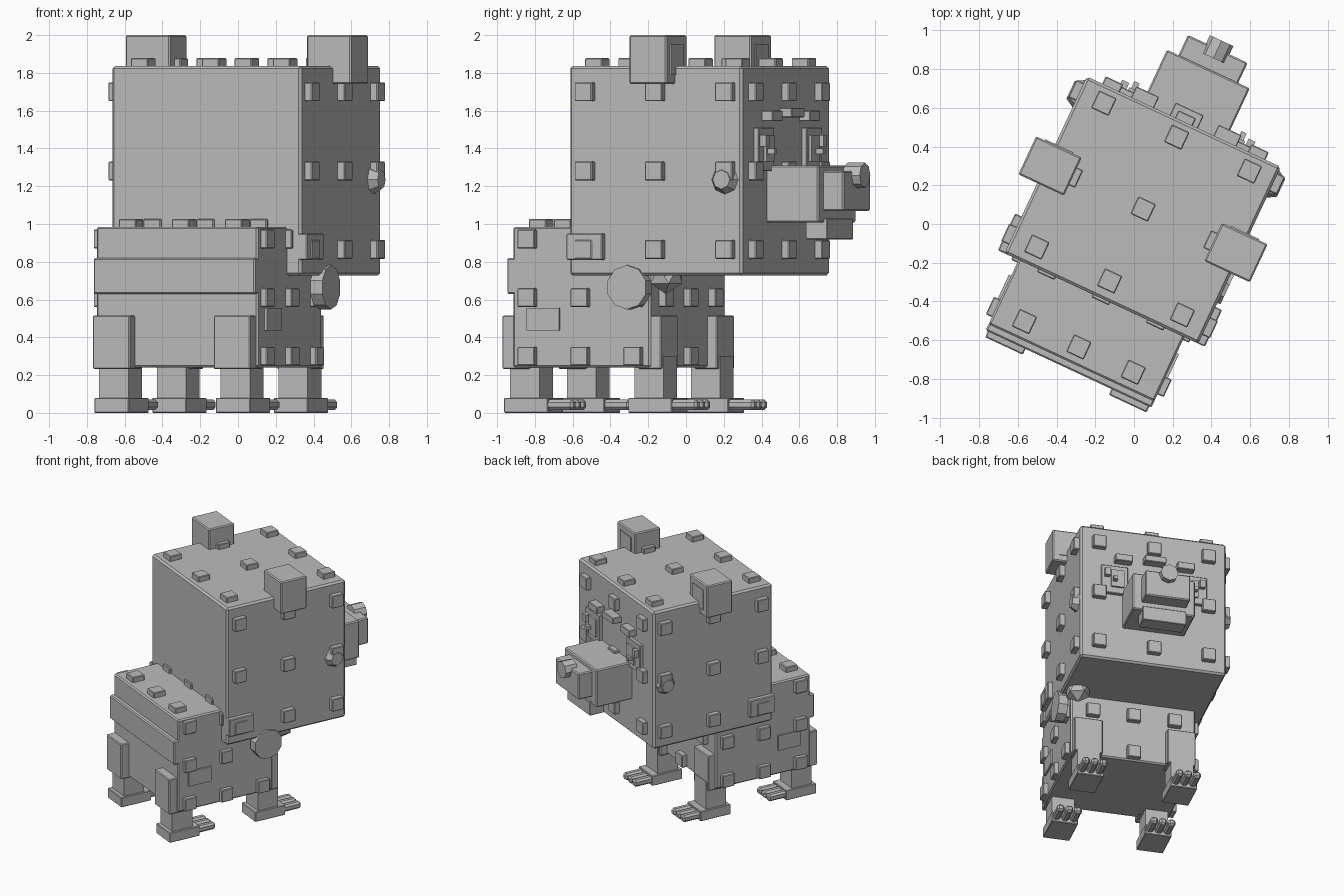
import bpy, bmesh, math
from mathutils import Matrix, Vector

cube = bpy.data.objects.get("Cube")
if cube:
    bpy.data.objects.remove(cube)

grey = bpy.data.materials.new("plain_grey")
grey.use_nodes = True
grey.diffuse_color = (0.5, 0.5, 0.5, 1)
grey.node_tree.nodes["Principled BSDF"].inputs["Base Color"].default_value = (0.5, 0.5, 0.5, 1)

TURN = Matrix.Rotation(math.radians(-25), 4, 'Z')   # whole bear stands turned
MID = 0.01                                          # mirror plane across the bear


def finish(name, bm, bevel=0.0):
    bm.transform(TURN)
    mesh = bpy.data.meshes.new(name)
    bm.to_mesh(mesh)
    bm.free()
    mesh.materials.append(grey)
    obj = bpy.data.objects.new(name, mesh)
    bpy.context.collection.objects.link(obj)
    if bevel:
        mod = obj.modifiers.new("soft_edges", 'BEVEL')
        mod.width = bevel
        mod.segments = 1
    return obj


def add_box(bm, u, v, z):
    """Box from (min, max) ranges."""
    size = [r[1] - r[0] for r in (u, v, z)]
    mid = Vector([(r[0] + r[1]) / 2 for r in (u, v, z)])
    bmesh.ops.create_cube(bm, size=1, matrix=Matrix.Translation(mid) @ Matrix.Diagonal((*size, 1)))


def box(name, u, v, z, bevel=0.008):
    bm = bmesh.new()
    add_box(bm, u, v, z)
    return finish(name, bm, bevel)


def centred(half, offset=0.0):
    return (MID + offset - half, MID + offset + half)


def pair(name, inner, outer, v, z, bevel=0.006):
    """Mirrored boxes, given by their distances from the middle plane."""
    box("right_" + name, (MID + inner, MID + outer), v, z, bevel)
    box("left_" + name, (MID - outer, MID - inner), v, z, bevel)


def drum(name, centre, radius, depth, axis, sides=8, tip=None):
    bm = bmesh.new()
    turn = Vector(axis).to_track_quat('Z', 'Y').to_matrix().to_4x4()
    bmesh.ops.create_cone(bm, cap_ends=True, segments=sides, radius1=radius,
                          radius2=radius if tip is None else tip, depth=depth,
                          matrix=Matrix.Translation(centre) @ turn)
    return finish(name, bm)


def studs(name, axis, level, rows, cols, direction=1, thick=0.042, skip=()):
    """Grid of square studs on a face; axis is the face normal (0 side, 1 front, 2 top)."""
    bm = bmesh.new()
    for i, a in enumerate(rows):
        for j, b in enumerate(cols):
            if (i, j) in skip:
                continue
            ranges = [(a - 0.05, a + 0.05), (b - 0.05, b + 0.05)]
            ranges.insert(axis, tuple(sorted((level - 0.01 * direction, level + thick * direction))))
            add_box(bm, *ranges)
    finish(name, bm, 0.005)


# Head and body
box("head", centred(0.553), (-0.42, 0.588), (0.727, 1.836), 0.014)
box("body", centred(0.472), (-0.787, 0.015), (0.24, 0.985), 0.01)
box("back_band", centred(0.472), (-0.822, -0.75), (0.63, 0.82))

# Studs on the head
hu = [MID + d for d in (-0.415, 0, 0.415)]
hv = [0.09 + d for d in (-0.41, 0, 0.41)]
hz = [0.865, 1.28, 1.70]
studs("head_top_studs", 2, 1.836, hu, hv)
studs("head_front_studs", 1, 0.588, hu, hz)
# Studs on the body
bu = [MID + d for d in (-0.31, 0, 0.31)]
bv = [-0.386 + d for d in (-0.31, 0, 0.31)]
bz = [0.30, 0.61, 0.92]
studs("body_top_studs", 2, 0.985, bu, bv[:2])
studs("body_front_studs", 1, 0.015, bu, bz[:2], skip=((0, 0), (2, 0)))
for side, word in ((1, "right"), (-1, "left")):
    studs(word + "_head_studs", 0, MID + side * 0.553, hv, hz, side)
    studs(word + "_body_studs", 0, MID + side * 0.472, bv, bz, side, 0.035)
    # Cheek wart below the front stud
    drum(word + "_wart", (MID + side * 0.57, 0.49, 1.235), 0.085, 0.06, (side, 0, 0), tip=0.05)

# Patches on the flanks
pair("neck_patch", 0.50, 0.59, (-0.42, -0.21), (0.81, 0.95))
pair("flank_patch", 0.45, 0.485, (-0.70, -0.51), (0.435, 0.555), 0)

# Round tag and lump on the right shoulder
drum("shoulder_tag", (0.545, -0.076, 0.665), 0.117, 0.07, (1, 0, 0), 10)
bm = bmesh.new()
bmesh.ops.create_icosphere(bm, subdivisions=1, radius=0.1, matrix=Matrix.Translation((0.45, 0.09, 0.73)))
finish("shoulder_lump", bm)

# Ears with thin inner plates
pair("ear", 0.40, 0.66, (-0.02, 0.197), (1.74, 2.0), 0.008)
pair("inner_ear", 0.45, 0.61, (0.19, 0.203), (1.79, 1.95), 0)

# Muzzle, nose and jaw
box("muzzle", centred(0.236), (0.57, 0.888), (1.008, 1.31))
box("muzzle_tip", centred(0.17), (0.87, 1.003), (1.07, 1.28))
box("jaw", centred(0.165), (0.78, 0.905), (0.918, 1.03), 0.004)
drum("nose", (MID, 1.0, 1.258), 0.067, 0.1, (0, 1, 0))

# Eyes and brows
pair("eye", 0.20, 0.40, (0.58, 0.615), (1.28, 1.51), 0.004)
pair("iris", 0.23, 0.33, (0.61, 0.63), (1.33, 1.47), 0)
pair("pupil", 0.29, 0.32, (0.62, 0.67), (1.37, 1.40), 0)
pair("eye_glint", 0.34, 0.38, (0.61, 0.65), (1.41, 1.47), 0)
pair("brow", 0.17, 0.30, (0.58, 0.65), (1.545, 1.60), 0.004)
box("centre_brow", centred(0.08), (0.58, 0.66), (1.565, 1.615), 0.004)

# Legs with thighs, feet and three toes each
for place, leg_v, thigh in (("rear", -0.732, (-0.855, -0.70)), ("front", -0.007, (-0.06, 0.072))):
    pair(place + "_leg", 0.27, 0.44, (leg_v - 0.085, leg_v + 0.085), (0.05, 0.30), 0)
    pair(place + "_thigh", 0.245, 0.46, thigh, (0.232, 0.515), 0.006)
    pair(place + "_foot", 0.255, 0.455, (leg_v - 0.115, leg_v + 0.14), (0, 0.08), 0.004)
    for k in range(3):
        start = 0.262 + k * 0.066
        pair(f"{place}_toe_{k + 1}", start, start + 0.054, (leg_v + 0.12, leg_v + 0.282), (0.016, 0.07), 0.014)
